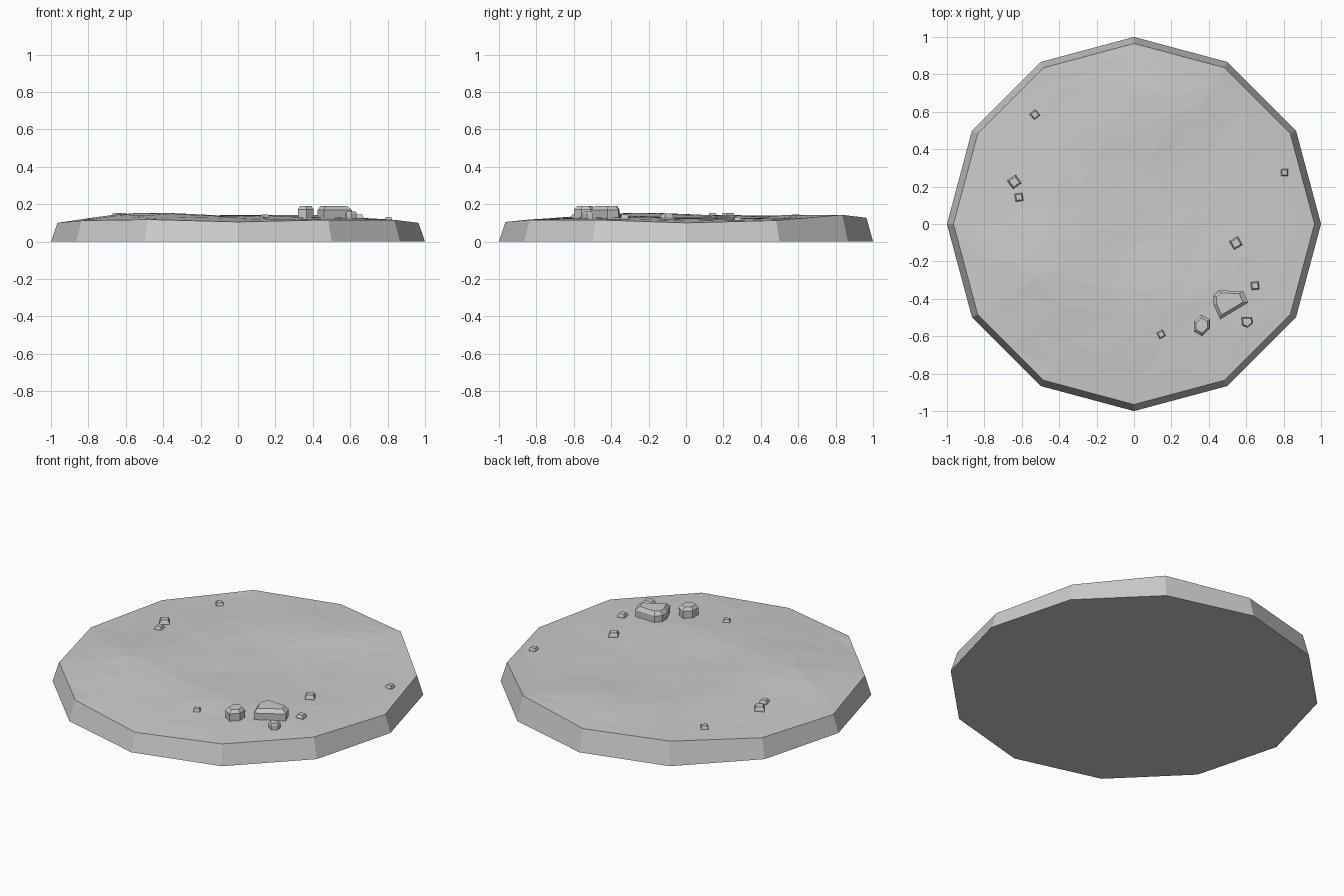
import bpy, bmesh, math, random
from mathutils import Vector, noise

if "Cube" in bpy.data.objects:
    bpy.data.objects.remove(bpy.data.objects["Cube"])

random.seed(4)
TOP_R = 0.965
RIM = [.10, .113, .143, .127, .132, .112, .10, .112, .118, .105, .116, .116]
# gentle mounds and hollows: x, y, height, spread
MOUNDS = [(-.55, -.3, .032, .25), (-.35, .25, .014, .3), (.1, .75, .02, .25),
          (.1, -.45, .010, .25), (.1, .15, -.004, .25), (.6, -.4, .006, .2)]


def rim_point(t):
    """Point on the twelve-sided top rim, t in 0..12."""
    i, f = int(t) % 12, t - int(t)
    a, b = i * math.pi / 6, (i + 1) * math.pi / 6
    pa = Vector((math.cos(a), math.sin(a), 0)) * TOP_R
    pb = Vector((math.cos(b), math.sin(b), 0)) * TOP_R
    p = pa.lerp(pb, f)
    p.z = RIM[i] * (1 - f) + RIM[(i + 1) % 12] * f
    return p


def ground(x, y):
    r = math.hypot(x, y)
    t = (math.atan2(y, x) / (math.pi / 6)) % 12
    edge = rim_point(t).z
    k = min(1, r / TOP_R)
    z = 0.126
    for mx, my, h, s in MOUNDS:
        z += h * math.exp(-((x - mx) ** 2 + (y - my) ** 2) / (2 * s * s))
    z += 0.006 * noise.noise(Vector((x * 4, y * 4, 3)))
    return z * (1 - k ** 4) + edge * k ** 4


def finish(name, bm):
    bmesh.ops.recalc_face_normals(bm, faces=bm.faces)
    me = bpy.data.meshes.new(name)
    bm.to_mesh(me)
    bm.free()
    ob = bpy.data.objects.new(name, me)
    bpy.context.collection.objects.link(ob)
    return ob


# Ground slab: faceted terrain, sloped rim and flat underside
bm = bmesh.new()
N, RINGS = 24, 8
rings = []
for j in range(1, RINGS + 1):
    ring = []
    for i in range(N):
        p = rim_point(i * 12 / N) * (j / RINGS)
        if j < RINGS:
            amt = 0.03 * min(1, j / 3)
            p.x += random.uniform(-amt, amt)
            p.y += random.uniform(-amt, amt)
            p.z = ground(p.x, p.y)
        else:
            p = rim_point(i * 12 / N)
        ring.append(bm.verts.new(p))
    rings.append(ring)
centre = bm.verts.new((0, 0, ground(0, 0)))
for i in range(N):
    n = (i + 1) % N
    bm.faces.new((centre, rings[0][i], rings[0][n]))
    for a, b in zip(rings, rings[1:]):
        if random.random() < 0.5:
            bm.faces.new((a[i], b[i], b[n]))
            bm.faces.new((a[i], b[n], a[n]))
        else:
            bm.faces.new((a[i], b[i], a[n]))
            bm.faces.new((a[n], b[i], b[n]))
foot = [bm.verts.new((math.cos(i * math.pi / 6), math.sin(i * math.pi / 6), 0)) for i in range(12)]
for i in range(12):
    n = (i + 1) % 12
    r = rings[-1]
    bm.faces.new((foot[i], foot[n], r[(2 * i + 2) % N], r[2 * i + 1], r[2 * i]))
bm.faces.new(foot[::-1])
finish("ground_slab", bm)


def rock(name, outline, top, shoulder, inset):
    """Faceted stone: straight sides up to a shoulder, then a smaller flat top."""
    bm = bmesh.new()
    c = sum((Vector(p) for p in outline), Vector((0, 0))) / len(outline)
    base = ground(c.x, c.y) - 0.02
    loops = []
    for z, s in ((base, .96), (shoulder, 1), (top, inset)):
        loops.append([bm.verts.new((*(c + (Vector(p) - c) * s), z)) for p in outline])
    for a, b in zip(loops, loops[1:]):
        for i in range(len(a)):
            n = (i + 1) % len(a)
            bm.faces.new((a[i], a[n], b[n], b[i]))
    bm.faces.new(loops[0])
    bm.faces.new(loops[-1])
    finish(name, bm)


# Larger stones
rock("large_rock", [(.425, -.385), (.455, -.355), (.585, -.36), (.61, -.42),
                    (.46, -.51), (.425, -.43)], .19, .168, .76)
rock("medium_rock", [(.32, -.52), (.36, -.485), (.405, -.51), (.405, -.56),
                     (.365, -.6), (.32, -.575)], .19, .172, .7)
rock("small_rock", [(.575, -.5), (.63, -.5), (.635, -.53), (.605, -.553),
                    (.578, -.54)], .16, .15, .8)

# Little square pebbles: x, y, width, turn in degrees
PEBBLES = [(-.53, .585, .04, 40), (-.64, .225, .055, 35), (-.615, .143, .042, 8),
           (.805, .275, .037, 3), (.545, -.102, .052, 30), (.647, -.33, .042, 6),
           (.145, -.59, .036, 28)]
for k, (x, y, w, turn) in enumerate(PEBBLES):
    r = w / math.sqrt(2)
    pts = [(x + r * math.cos(math.radians(turn + 45 + q * 90)),
            y + r * math.sin(math.radians(turn + 45 + q * 90))) for q in range(4)]
    g = ground(x, y)
    rock(f"pebble_{k + 1}", pts, g + w * .45, g + w * .1, .72)
